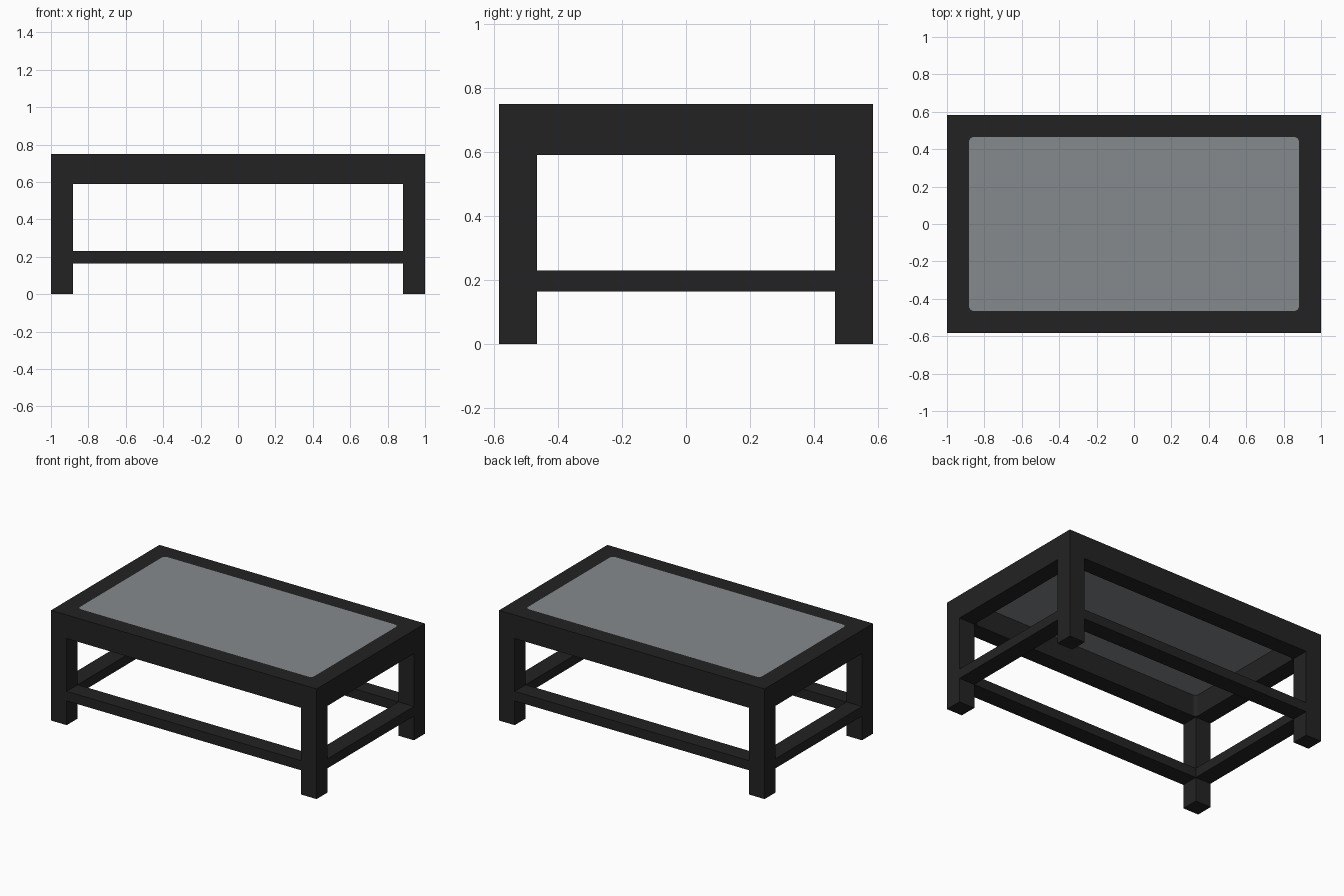
import bpy, bmesh, math
from mathutils import Vector

if "Cube" in bpy.data.objects:
    bpy.data.objects.remove(bpy.data.objects["Cube"])

HX, HY = 1.0, 0.583          # outer half sizes
W = 0.118                    # leg and rail width
TOP, APRON = 0.75, 0.59      # table top and apron underside
IX, IY, R = HX - W, HY - W, 0.025


def material(name, rgb):
    m = bpy.data.materials.new(name)
    m.diffuse_color = (*rgb, 1)
    m.use_nodes = True
    m.node_tree.nodes["Principled BSDF"].inputs["Base Color"].default_value = m.diffuse_color
    return m


dark = material("dark_painted_wood", (0.0165, 0.0165, 0.0165))
grey = material("grey_glass", (0.235, 0.252, 0.262))


def finish(name, bm, mat):
    bmesh.ops.recalc_face_normals(bm, faces=bm.faces)
    me = bpy.data.meshes.new(name)
    bm.to_mesh(me)
    bm.free()
    me.materials.append(mat)
    ob = bpy.data.objects.new(name, me)
    bpy.context.collection.objects.link(ob)


def box(name, lo, hi, mat):
    bm = bmesh.new()
    bmesh.ops.create_cube(bm, size=1)
    lo, hi = Vector(lo), Vector(hi)
    for v in bm.verts:
        v.co = (lo + hi) / 2 + v.co * (hi - lo)
    finish(name, bm, mat)


def thicken(bm, depth):
    ret = bmesh.ops.extrude_face_region(bm, geom=bm.faces[:], use_keep_orig=True)
    for v in ret["geom"]:
        if isinstance(v, bmesh.types.BMVert):
            v.co.z -= depth


# Rounded corners of the opening, counter-clockwise
signs = [(1, 1), (-1, 1), (-1, -1), (1, -1)]
STEPS = 4
corners = []
for i, (sx, sy) in enumerate(signs):
    angles = [math.pi / 2 * (i + k / STEPS) for k in range(STEPS + 1)]
    corners.append([(sx * (IX - R) + R * math.cos(a),
                     sy * (IY - R) + R * math.sin(a), TOP) for a in angles])

# Top frame with deep apron
bm = bmesh.new()
outer = [bm.verts.new((sx * HX, sy * HY, TOP)) for sx, sy in signs]
inner = [[bm.verts.new(p) for p in c] for c in corners]
for i in range(4):
    j = (i + 1) % 4
    for a, b in zip(inner[i], inner[i][1:]):
        bm.faces.new((outer[i], b, a))
    bm.faces.new((outer[i], outer[j], inner[j][0], inner[i][-1]))
thicken(bm, TOP - APRON)
finish("top_frame", bm, dark)

# Glass panel, flush with the frame
bm = bmesh.new()
bm.faces.new([bm.verts.new(p) for c in corners for p in c])
thicken(bm, 0.012)
finish("glass_panel", bm, grey)

# Legs
for sx in (-1, 1):
    for sy in (-1, 1):
        x, y = sorted((sx * IX, sx * HX)), sorted((sy * IY, sy * HY))
        name = f"{'front' if sy < 0 else 'back'}_{'left' if sx < 0 else 'right'}_leg"
        box(name, (x[0], y[0], 0), (x[1], y[1], APRON), dark)

# Low stretchers between the legs
Z0, Z1 = 0.165, 0.23
for s, n in ((-1, "front"), (1, "back")):
    y = sorted((s * IY, s * HY))
    box(n + "_stretcher", (-IX, y[0], Z0), (IX, y[1], Z1), dark)
for s, n in ((-1, "left"), (1, "right")):
    x = sorted((s * IX, s * HX))
    box(n + "_stretcher", (x[0], -IY, Z0), (x[1], IY, Z1), dark)
